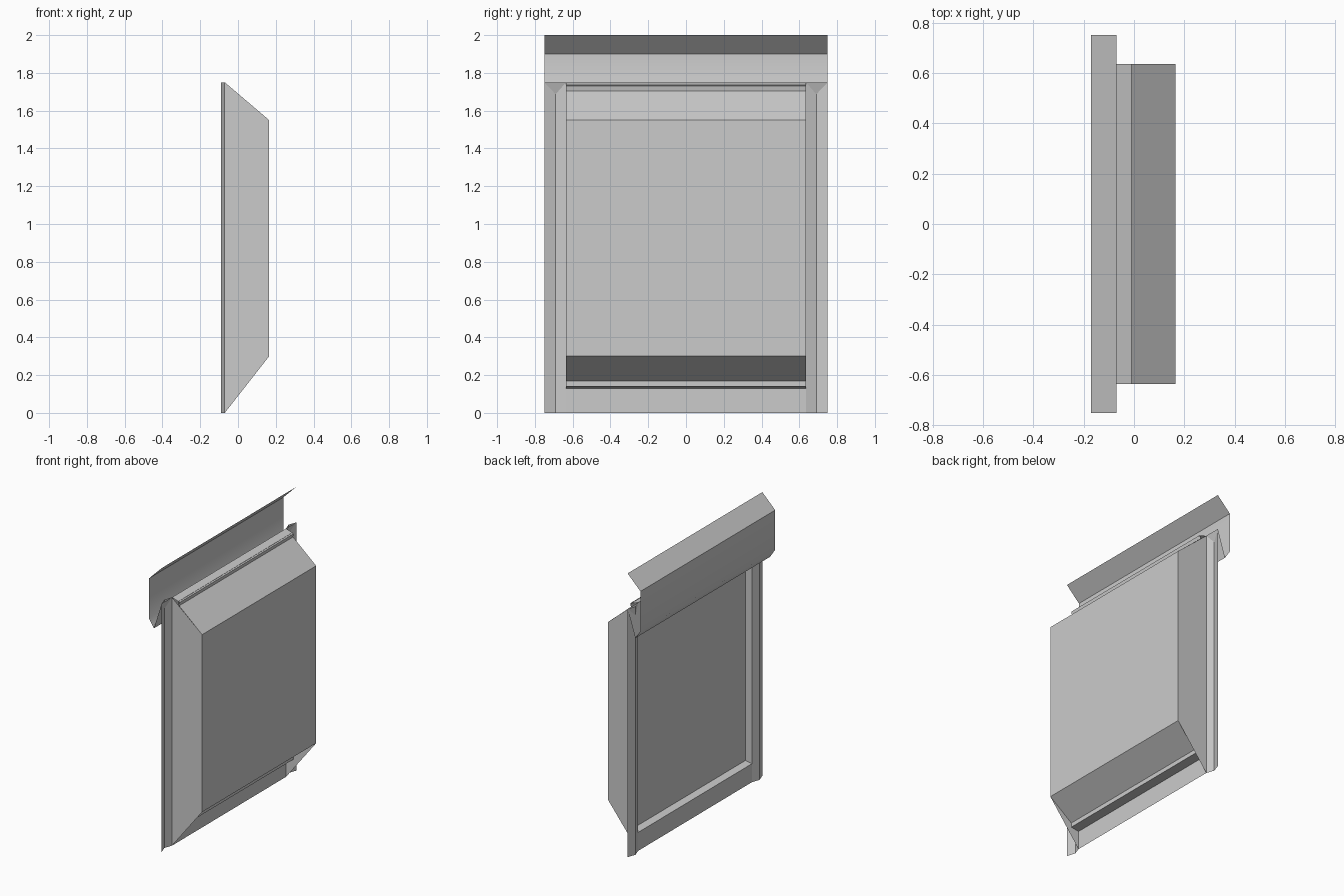
import bpy
import math
from mathutils import Vector

default_cube = bpy.data.objects.get("Cube")
if default_cube:
    bpy.data.objects.remove(default_cube, do_unlink=True)

GREY = (0.6, 0.6, 0.6, 1.0)
metal = bpy.data.materials.new("plain_grey")
metal.use_nodes = True
metal.diffuse_color = GREY
metal.node_tree.nodes["Principled BSDF"].inputs["Base Color"].default_value = GREY

HALF_W = 0.75      # half width over the outer flanges
BOX_W = 0.635      # half width of the raised box
BACK = -0.07       # plane of the mounting flanges
FACE = 0.165       # plane of the main panel
TOP = 1.75         # height of the frame


def add_object(name, verts, faces):
    mesh = bpy.data.meshes.new(name)
    mesh.from_pydata(verts, [], faces)
    mesh.materials.append(metal)
    obj = bpy.data.objects.new(name, mesh)
    bpy.context.collection.objects.link(obj)
    return obj


def extrude_sheet(name, path, direction):
    """Sweep an open path along a vector into a thin folded sheet."""
    step = Vector(direction)
    start = [Vector(p) for p in path]
    n = len(start)
    verts = start + [p + step for p in start]
    faces = [(i, i + n, i + n + 1, i + 1) for i in range(n - 1)]
    return add_object(name, verts, faces)


def sheet_across(name, profile, half_width):
    """Sweep an (x, z) profile across the width."""
    path = [(x, -half_width, z) for x, z in profile]
    return extrude_sheet(name, path, (0, 2 * half_width, 0))


# Folded tray: bottom flange, lower step and slope, face, upper slope and step
sheet_across("folded_panel", [
    (BACK, 0), (BACK, 0.13), (-0.01, 0.14), (-0.01, 0.17),
    (FACE, 0.30), (FACE, 1.55),
    (-0.015, 1.705), (-0.01, 1.73), (BACK, TOP)], BOX_W)

# Inner sheet closing the back of the tray
sheet_across("back_panel", [(-0.02, 1.735), (-0.02, 0.14)], BOX_W)

# Side cheeks and grooved side flanges, mirrored left and right
cheek = [(BACK, 0), (FACE, 0.30), (FACE, 1.55), (BACK, TOP)]
groove = [(BACK, BOX_W), (-0.09, 0.69), (BACK, HALF_W)]
for side, sign in (("left", 1), ("right", -1)):
    points = cheek if sign < 0 else cheek[::-1]
    add_object("cheek_" + side, [(x, sign * BOX_W, z) for x, z in points],
               [tuple(range(len(points)))])
    path = groove if sign < 0 else groove[::-1]
    extrude_sheet("grooved_flange_" + side,
                  [(x, sign * y, 0) for x, y in path], (0, 0, TOP))

# Top flashing: angled lip, upright sheet and folded hook
flashing = sheet_across("top_flashing", [
    (BACK, 2.0), (-0.17, 1.9), (-0.17, 1.62), (-0.13, 1.56), (BACK, TOP)], HALF_W)
bpy.ops.object.select_all(action="DESELECT")
flashing.select_set(True)
bpy.context.view_layer.objects.active = flashing
bpy.ops.object.shade_smooth_by_angle(angle=math.radians(40))
